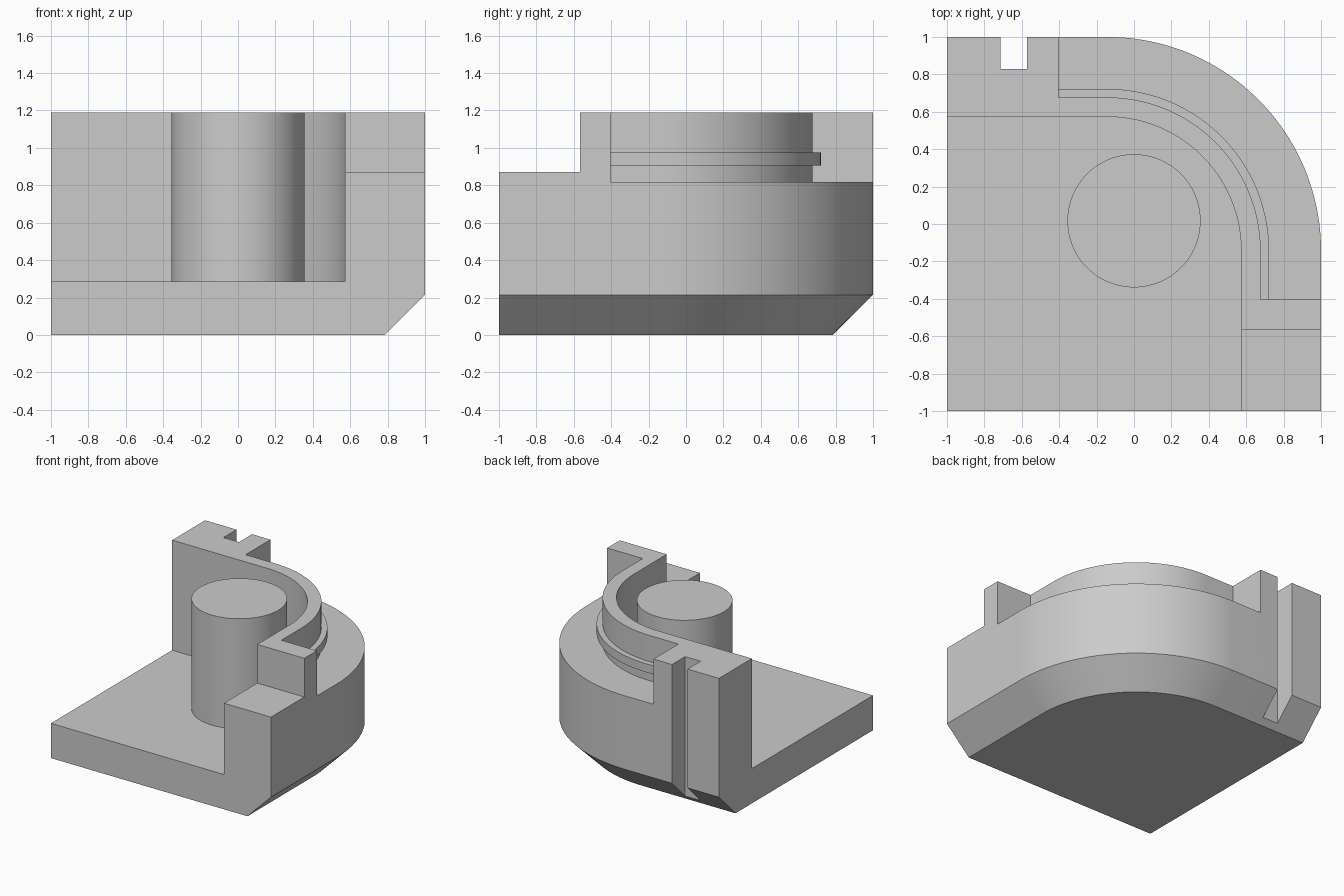
import bpy, bmesh, math

cube = bpy.data.objects.get("Cube")
if cube:
    bpy.data.objects.remove(cube, do_unlink=True)

grey = bpy.data.materials.new("light grey")
grey.use_nodes = True
grey.diffuse_color = (0.6, 0.6, 0.6, 1)
grey.node_tree.nodes["Principled BSDF"].inputs["Base Color"].default_value = (0.6, 0.6, 0.6, 1)

CENTRE = -0.143   # common centre of all the rounded corners
SEGMENTS = 48
HEIGHT = 1.19
FLOOR = 0.286
LIP = 0.677       # outer face of the upright lip
END = -0.405      # where the lip meets the end blocks


def corner(reach, start):
    """Line, quarter arc, line: from (reach, start) round to (start, reach)."""
    r = reach - CENTRE
    arc = [(CENTRE + r * math.cos(a), CENTRE + r * math.sin(a))
           for a in (math.pi / 2 * i / SEGMENTS for i in range(SEGMENTS + 1))]
    return [(reach, start)] + arc + [(start, reach)]


def loft(name, layers):
    """Solid through matching outlines, given as (outline, z)."""
    bm = bmesh.new()
    rings = [[bm.verts.new((x, y, z)) for x, y in pts] for pts, z in layers]
    bm.faces.new(rings[0][::-1])
    bm.faces.new(rings[-1])
    n = len(rings[0])
    for low, high in zip(rings, rings[1:]):
        for i in range(n):
            j = (i + 1) % n
            bm.faces.new((low[i], low[j], high[j], high[i]))
    bmesh.ops.recalc_face_normals(bm, faces=bm.faces)
    mesh = bpy.data.meshes.new(name)
    bm.to_mesh(mesh)
    bm.free()
    mesh.materials.append(grey)
    obj = bpy.data.objects.new(name, mesh)
    bpy.context.collection.objects.link(obj)
    return obj


def prism(name, outline, z0, z1):
    return loft(name, [(outline, z0), (outline, z1)])


def rect(x0, x1, y0, y1):
    return [(x0, y0), (x1, y0), (x1, y1), (x0, y1)]


def activate(obj):
    bpy.ops.object.select_all(action='DESELECT')
    obj.select_set(True)
    bpy.context.view_layer.objects.active = obj


def cut(obj, cutter):
    cutter.hide_render = True
    activate(obj)
    mod = obj.modifiers.new("cut", 'BOOLEAN')
    mod.operation = 'DIFFERENCE'
    mod.solver = 'EXACT'
    mod.object = cutter
    bpy.ops.object.modifier_apply(modifier=mod.name)
    bpy.data.objects.remove(cutter, do_unlink=True)


# Body: rounded block with a chamfered lower edge
outer = corner(1, -1) + [(-1, -1)]
bottom = corner(0.786, -1) + [(-1, -1)]
body = loft("body", [(bottom, 0), (outer, 0.214), (outer, HEIGHT)])

# Open pocket, outside ledge, lowered front step and back slot
cut(body, prism("pocket_cutter", corner(0.573, -2) + [(-2, -2)], FLOOR, 2))
cut(body, prism("ledge_cutter", corner(LIP, END) + [(END, 2), (2, 2), (2, END)], 0.818, 2))
cut(body, prism("step_cutter", rect(0.4, 2, -2, -0.568), 0.872, 2))
cut(body, prism("slot_cutter", rect(-0.714, -0.573, 0.83, 2), -1, 2))

# Raised rib round the outside of the lip
rib = prism("rib", corner(0.722, END) + corner(LIP - 0.03, END)[::-1], 0.905, 0.975)

# Round central post
circle = [(0.356 * math.cos(a), 0.017 + 0.356 * math.sin(a))
          for a in (math.tau * i / 96 for i in range(96))]
post = prism("post", circle, FLOOR - 0.02, HEIGHT)

for part in (body, rib, post):
    activate(part)
    bpy.ops.object.shade_smooth_by_angle(angle=math.radians(30))
